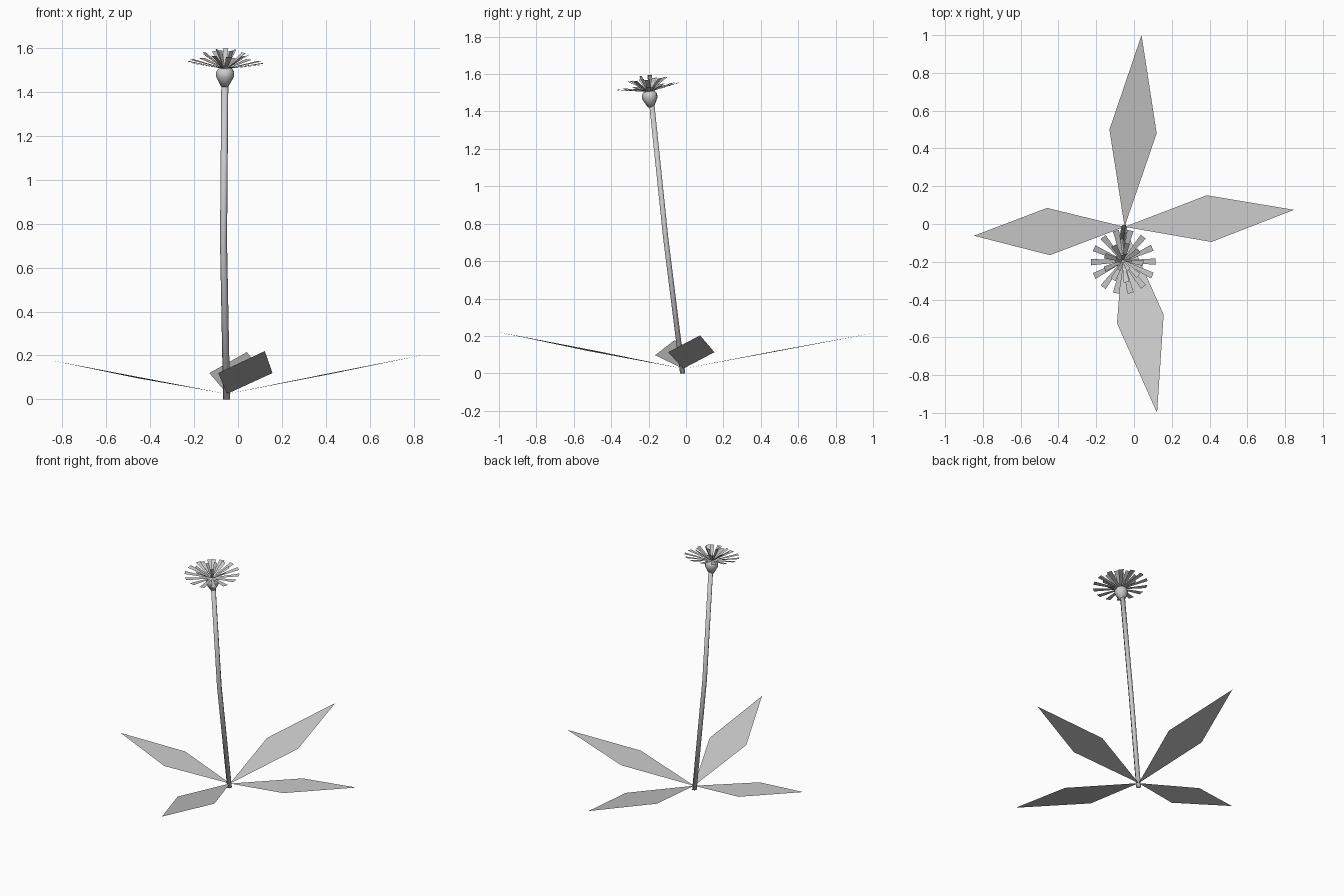
import bpy, math
from mathutils import Vector, Matrix

if "Cube" in bpy.data.objects:
    bpy.data.objects.remove(bpy.data.objects["Cube"])

grey = bpy.data.materials.new("light_grey")
grey.diffuse_color = (0.6, 0.6, 0.6, 1)
grey.use_nodes = True
grey.node_tree.nodes["Principled BSDF"].inputs["Base Color"].default_value = grey.diffuse_color


def make(name, verts, faces, smooth=False):
    me = bpy.data.meshes.new(name)
    me.from_pydata([tuple(v) for v in verts], [], faces)
    me.materials.append(grey)
    for p in me.polygons:
        p.use_smooth = smooth
    ob = bpy.data.objects.new(name, me)
    bpy.context.collection.objects.link(ob)
    return ob


def tube(name, rings, sides, smooth=True, matrix=Matrix()):
    """Loft through (x, y, z, radius) rings, closed at both ends."""
    verts, faces = [], []
    for x, y, z, r in rings:
        for i in range(sides):
            a = math.tau * i / sides
            verts.append(matrix @ Vector((x + r * math.cos(a), y + r * math.sin(a), z)))
    for k in range(len(rings) - 1):
        for i in range(sides):
            j = (i + 1) % sides
            faces.append((k * sides + i, k * sides + j, (k + 1) * sides + j, (k + 1) * sides + i))
    faces.append(tuple(reversed(range(sides))))
    faces.append(tuple(range((len(rings) - 1) * sides, len(rings) * sides)))
    return make(name, verts, faces, smooth)


# Leaves: flat diamonds (right corner, tip, left corner) rising from the base
base = (-0.05, -0.015, 0.025)
leaves = {
    "back_leaf": [(0.12, 0.48, 0.12), (0.04, 1.0, 0.215), (-0.13, 0.50, 0.12)],
    "front_leaf": [(-0.09, -0.525, 0.12), (0.122, -1.0, 0.22), (0.157, -0.48, 0.12)],
    "right_leaf": [(0.41, -0.095, 0.113), (0.847, 0.075, 0.203), (0.385, 0.152, 0.113)],
    "left_leaf": [(-0.46, 0.085, 0.097), (-0.847, -0.062, 0.177), (-0.445, -0.165, 0.097)],
}
for name, pts in leaves.items():
    make(name, [base] + pts, [(0, 1, 2, 3)])

# Stem: slim six-sided stalk with a slight bend halfway
tube("stem", [(-0.052, -0.018, 0, 0.016), (-0.066, -0.108, 0.72, 0.016),
              (-0.060, -0.183, 1.44, 0.016)], 6)

# Flower head frame: tipped a little to the front
axis = Vector((0.03, -0.12, 1)).normalized()
head = Matrix.Translation((-0.058, -0.197, 1.505)) @ axis.to_track_quat('Z', 'Y').to_matrix().to_4x4()

# Bulb under the petals
tube("flower_bulb", [(0, 0, -0.082, 0.017), (0, 0, -0.035, 0.043), (0, 0, -0.012, 0.042),
                     (0, 0, 0.003, 0.030)], 8, True, head)


# Petals: strips widening outward, in rings that get steeper inward
def petal_ring(name, count, r0, r1, z0, z1, w0, w1, turn):
    verts, faces = [], []
    for i in range(count):
        m = head @ Matrix.Rotation(turn + math.tau * i / count, 4, 'Z')
        n = len(verts)
        verts += [m @ Vector(p) for p in ((r0, -w0, z0), (r1, -w1, z1), (r1, w1, z1), (r0, w0, z0))]
        faces.append((n, n + 1, n + 2, n + 3))
    make(name, verts, faces)


petal_ring("outer_petals", 14, 0.015, 0.171, 0.002, 0.030, 0.006, 0.017, math.radians(12))
petal_ring("middle_petals", 9, 0.012, 0.105, 0.004, 0.068, 0.006, 0.015, math.radians(25))
petal_ring("inner_petals", 5, 0.008, 0.045, 0.005, 0.088, 0.005, 0.012, math.radians(5))
